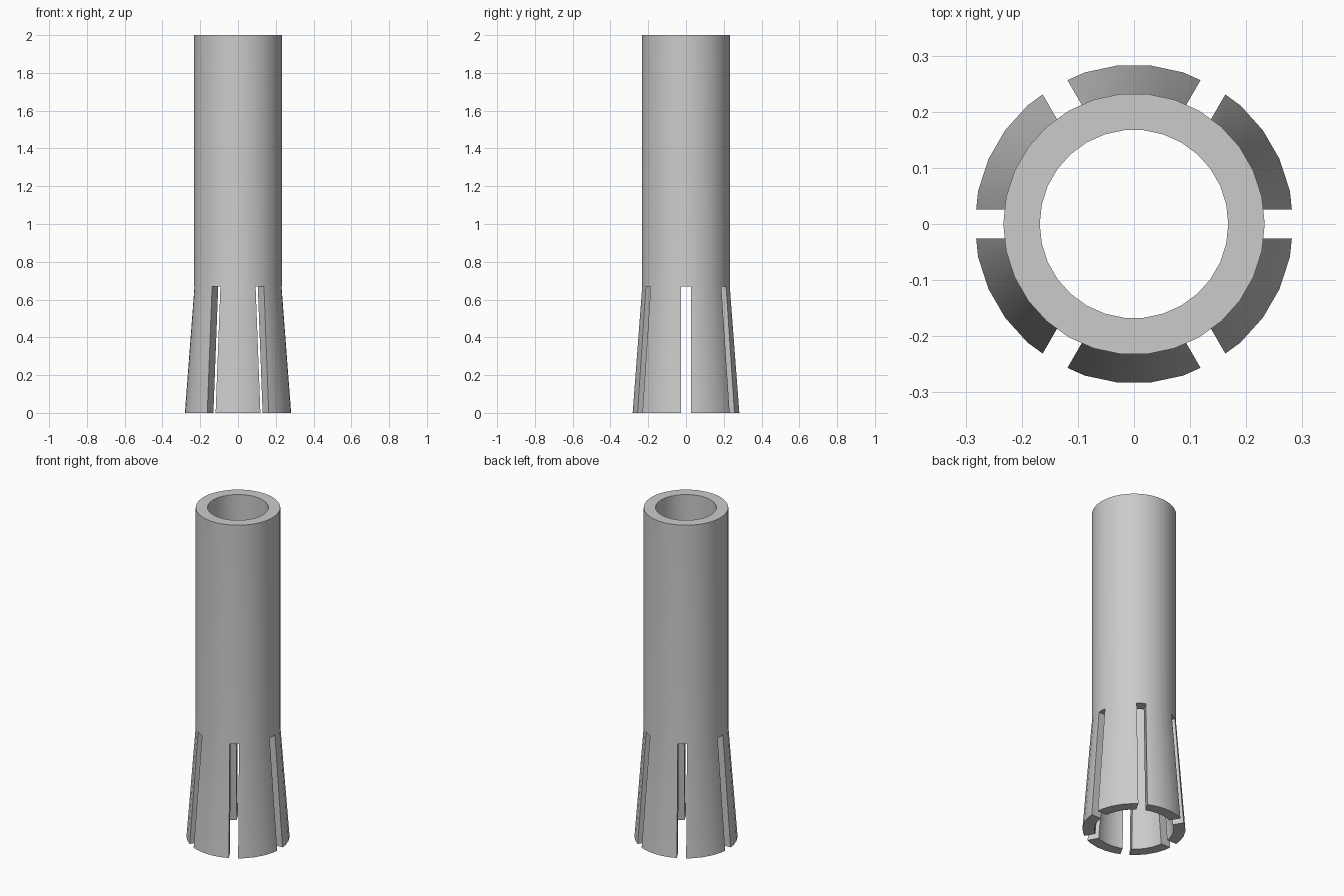
import bpy
import bmesh
import math
from mathutils import Matrix, Vector

cube = bpy.data.objects.get("Cube")
if cube:
    bpy.data.objects.remove(cube, do_unlink=True)

SEGMENTS = 30
SLOT_COUNT = 6
SLOT_WIDTH = 0.051
SLOT_TOP = 0.67
HEIGHT = 2.0
# Closed wall section as (radius, height): straight tube above, flared fingers below
SECTION = [(0.284, 0), (0.233, SLOT_TOP), (0.233, HEIGHT),
           (0.168, HEIGHT), (0.168, SLOT_TOP), (0.219, 0)]


def make_object(name, bm):
    bmesh.ops.recalc_face_normals(bm, faces=bm.faces)
    mesh = bpy.data.meshes.new(name)
    bm.to_mesh(mesh)
    bm.free()
    obj = bpy.data.objects.new(name, mesh)
    bpy.context.collection.objects.link(obj)
    return obj


def revolve(name, section):
    bm = bmesh.new()
    rings = []
    for i in range(SEGMENTS):
        a = math.tau * i / SEGMENTS
        rings.append([bm.verts.new((r * math.cos(a), r * math.sin(a), z)) for r, z in section])
    for i, ring in enumerate(rings):
        following = rings[(i + 1) % SEGMENTS]
        for j in range(len(section)):
            k = (j + 1) % len(section)
            bm.faces.new((ring[j], following[j], following[k], ring[k]))
    return make_object(name, bm)


def slot_cutters():
    bm = bmesh.new()
    depth = SLOT_TOP + 0.1
    for i in range(SLOT_COUNT):
        turn = Matrix.Rotation(math.tau * i / SLOT_COUNT, 4, 'Z')
        place = Matrix.Translation(Vector((0.25, 0, SLOT_TOP - depth / 2)))
        size = Matrix.Diagonal((0.3, SLOT_WIDTH, depth, 1))
        bmesh.ops.create_cube(bm, size=1, matrix=turn @ place @ size)
    return make_object("slot_cutters", bm)


# Tube with six slots dividing its flared end into fingers
sleeve = revolve("slotted_sleeve", SECTION)
cutters = slot_cutters()
cutters.hide_render = True

steel = bpy.data.materials.new("plain grey")
steel.use_nodes = True
grey = (0.6, 0.6, 0.6, 1)
steel.diffuse_color = grey
steel.node_tree.nodes["Principled BSDF"].inputs["Base Color"].default_value = grey
sleeve.data.materials.append(steel)

cut = sleeve.modifiers.new("slots", 'BOOLEAN')
cut.operation = 'DIFFERENCE'
cut.solver = 'EXACT'
cut.object = cutters

# Apply the slots, then smooth the round walls and keep the rims sharp
bpy.ops.object.select_all(action='DESELECT')
sleeve.select_set(True)
bpy.context.view_layer.objects.active = sleeve
bpy.ops.object.modifier_apply(modifier=cut.name)
bpy.data.objects.remove(cutters, do_unlink=True)
bpy.ops.object.shade_smooth_by_angle(angle=math.radians(30))
